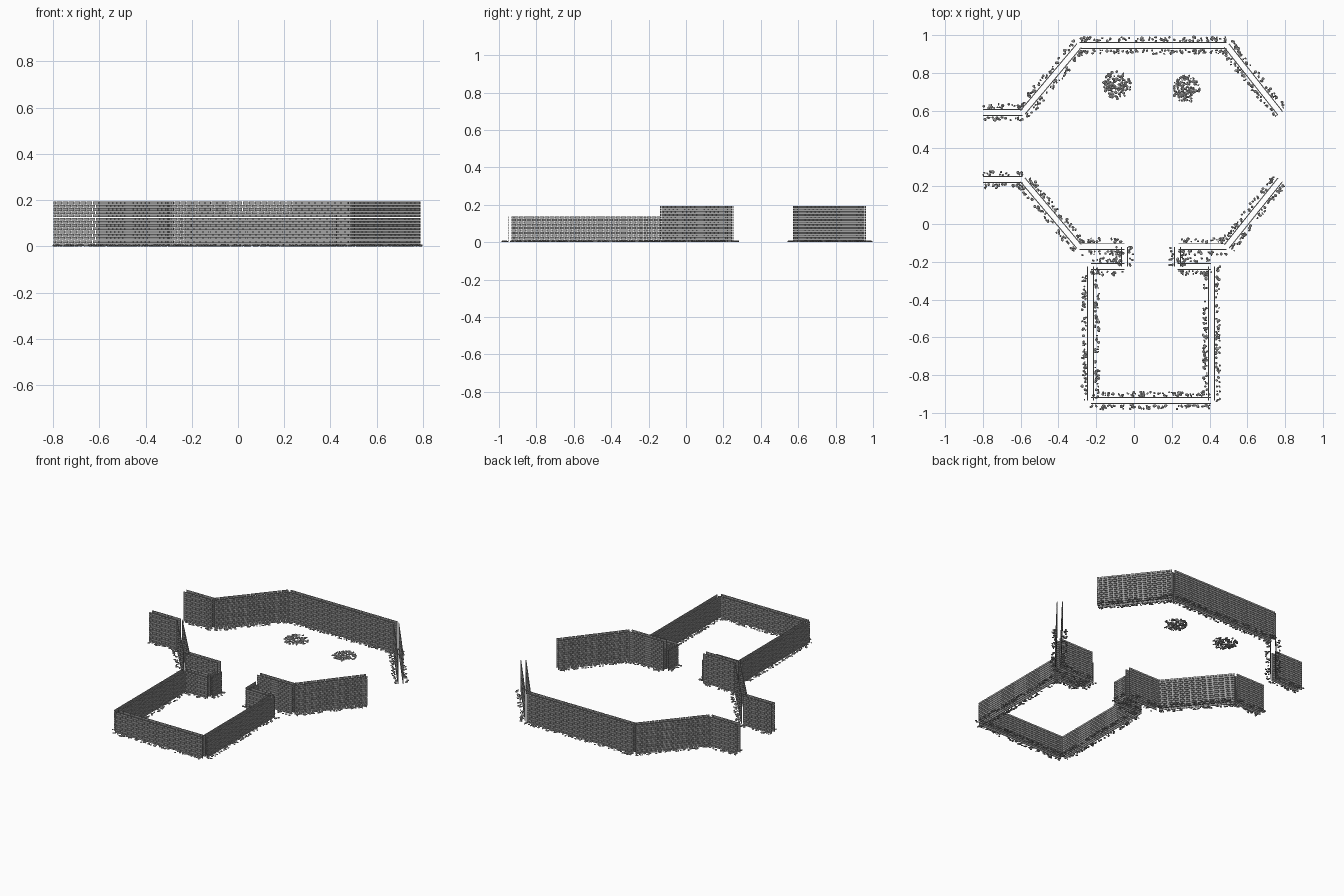
import bpy, bmesh, math, random
from mathutils import Vector, Matrix, Euler

random.seed(7)
if "Cube" in bpy.data.objects:
    bpy.data.objects.remove(bpy.data.objects["Cube"], do_unlink=True)

ROW = 0.0139        # height of one brick course
PITCH = 0.027       # brick length plus joint
JOINT = 0.0025      # open joint between bricks
DEPTH = 0.005       # thickness of one brick skin
OFFSET = 0.0155     # skin distance from the wall's centre line


def material(name, value):
    mat = bpy.data.materials.new(name)
    mat.use_nodes = True
    colour = (value, value, value, 1)
    mat.diffuse_color = colour
    mat.node_tree.nodes["Principled BSDF"].inputs["Base Color"].default_value = colour
    return mat


STONE = material("stone_grey", 0.36)


def template(make, **options):
    """Vertices and faces of a unit primitive, to be stamped many times."""
    bm = bmesh.new()
    make(bm, **options)
    bm.verts.index_update()
    data = ([v.co.copy() for v in bm.verts],
            [[v.index for v in f.verts] for f in bm.faces])
    bm.free()
    return data


BLOCK = template(bmesh.ops.create_cube, size=1)
PEBBLE = template(bmesh.ops.create_icosphere, subdivisions=1, radius=1)


def stamp(name, shape, matrices):
    """One object made of a copy of the shape for each matrix."""
    verts, faces = [], []
    for m in matrices:
        base = len(verts)
        verts += [m @ v for v in shape[0]]
        faces += [[base + i for i in f] for f in shape[1]]
    mesh = bpy.data.meshes.new(name)
    mesh.from_pydata(verts, [], faces)
    mesh.materials.append(STONE)
    obj = bpy.data.objects.new(name, mesh)
    bpy.context.collection.objects.link(obj)


def scaled(x, y, z):
    return Matrix.Diagonal((x, y, z, 1))


def pebble(x, y):
    """A small flattened stone lying on the ground."""
    size = random.uniform(0.005, 0.010)
    half = random.uniform(0.003, 0.005)
    turn = Euler((0, 0, random.uniform(0, math.tau))).to_matrix().to_4x4()
    shape = scaled(size, size * random.uniform(0.6, 1), half)
    return Matrix.Translation((x, y, half)) @ turn @ shape


def wall(name, start, end, rows):
    """Two skins of staggered bricks with rubble along both feet."""
    start, end = Vector(start), Vector(end)
    run = end - start
    length = run.length
    frame = (Matrix.Translation((start.x, start.y, 0))
             @ Matrix.Rotation(math.atan2(run.y, run.x), 4, "Z"))
    count = max(1, round(length / PITCH))
    pitch = length / count
    bricks, stones = [], []
    for side in (-1, 1):
        for row in range(rows):
            shift = pitch / 2 if row % 2 else 0
            for i in range(count + row % 2):
                a = max(0, i * pitch - shift)
                b = min(length, (i + 1) * pitch - shift)
                spot = Matrix.Translation(((a + b) / 2, side * OFFSET, (row + 0.5) * ROW))
                bricks.append(frame @ spot @ scaled(b - a - JOINT, DEPTH, ROW - JOINT))
        for _ in range(int(length / 0.0085)):
            away = 0.024 + 0.021 * random.random() ** 1.3
            p = frame @ Vector((random.uniform(0, length), side * away, 0))
            stones.append(pebble(p.x, p.y))
    stamp(name, BLOCK, bricks)
    stamp(name + "_rubble", PEBBLE, stones)


def walls(name, points, rows):
    for n, (a, b) in enumerate(zip(points, points[1:]), 1):
        wall(f"{name}_{n}", a, b, rows)


# Tall walls of the large hall
walls("hall_back_wall", [(-0.8, 0.59), (-0.59, 0.59), (-0.29, 0.945),
                         (0.49, 0.945), (0.775, 0.585)], 14)
walls("hall_front_right_wall", [(-0.8, 0.235), (-0.59, 0.235),
                                (-0.29, -0.12), (-0.05, -0.12)], 14)
walls("hall_front_left_wall", [(0.235, -0.12), (0.49, -0.12), (0.775, 0.235)], 14)

# Lower walls of the small room and its doorway
walls("room_wall", [(-0.05, -0.12), (-0.05, -0.225), (-0.23, -0.225), (-0.23, -0.935),
                    (0.41, -0.935), (0.41, -0.225), (0.23, -0.225), (0.23, -0.12)], 10)

# Round rubble heaps on the hall floor
for name, x, y in (("right_rubble_heap", -0.09, 0.735), ("left_rubble_heap", 0.275, 0.715)):
    heap = []
    for _ in range(150):
        r = 0.073 * random.random() ** 0.6
        t = random.uniform(0, math.tau)
        heap.append(pebble(x + r * math.cos(t), y + r * math.sin(t)))
    stamp(name, PEBBLE, heap)
